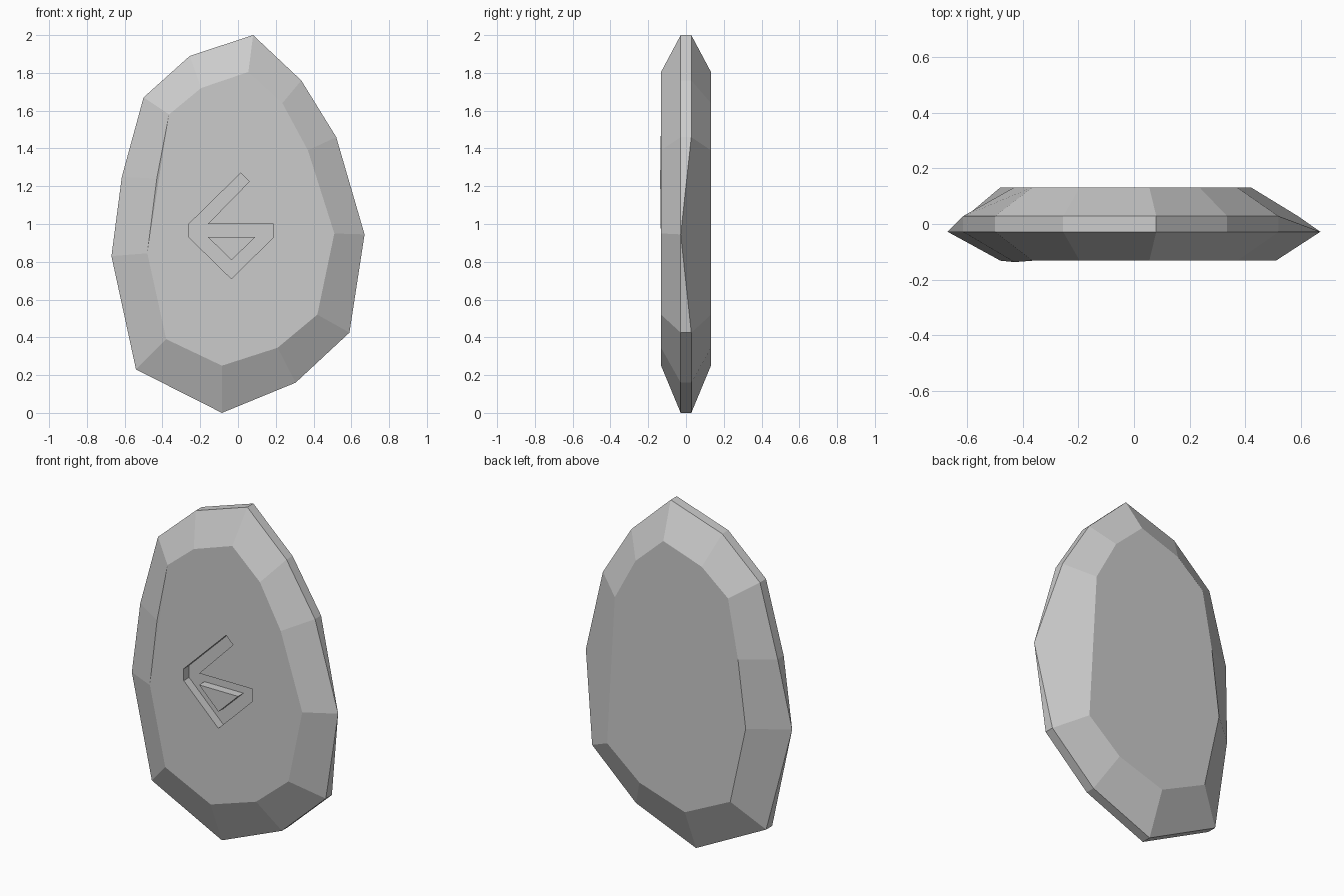
import bpy, bmesh

if "Cube" in bpy.data.objects:
    bpy.data.objects.remove(bpy.data.objects["Cube"])

# Outline of the stone edge and of its flat faces (x, z), clockwise from the top
RIM = [(0.08, 2.0), (0.335, 1.76), (0.52, 1.46), (0.67, 0.945), (0.59, 0.425), (0.305, 0.16),
       (-0.085, 0.0), (-0.54, 0.23), (-0.67, 0.83), (-0.615, 1.25), (-0.5, 1.67), (-0.255, 1.89)]
FACE = [(0.055, 1.805), (0.235, 1.64), (0.37, 1.39), (0.51, 0.95), (0.42, 0.52), (0.21, 0.345),
        (-0.085, 0.25), (-0.38, 0.39), (-0.48, 0.845), (-0.43, 1.24), (-0.365, 1.58), (-0.195, 1.72)]
FRONT, BELT, BACK = -0.132, 0.028, 0.132
MERGED = (3, 8)      # widest points, where the belt narrows to one corner
BULGE = 9            # slightly raised corner of the front face
SKIP = 3             # corner missing from the back face


def finish(bm, name):
    bmesh.ops.recalc_face_normals(bm, faces=bm.faces[:])
    me = bpy.data.meshes.new(name)
    bm.to_mesh(me)
    bm.free()
    ob = bpy.data.objects.new(name, me)
    bpy.context.collection.objects.link(ob)
    return ob


def prism(name, pts, y0, y1):
    bm = bmesh.new()
    f = bm.faces.new([bm.verts.new((x, y0, z)) for x, z in pts])
    ext = bmesh.ops.extrude_face_region(bm, geom=[f])
    for v in ext["geom"]:
        if isinstance(v, bmesh.types.BMVert):
            v.co.y = y1
    return finish(bm, name)


def subtract(target, cutter):
    mod = target.modifiers.new("cut", "BOOLEAN")
    mod.operation, mod.solver, mod.object = "DIFFERENCE", "EXACT", cutter
    bpy.context.view_layer.objects.active = target
    bpy.ops.object.modifier_apply(modifier=mod.name)
    bpy.data.objects.remove(cutter)


# Faceted stone: front face, front bevel, belt, back bevel, back face
bm = bmesh.new()
n = len(RIM)
front = [bm.verts.new((x, FRONT - (0.005 if i == BULGE else 0), z)) for i, (x, z) in enumerate(FACE)]
rim_f = [bm.verts.new((x, -BELT, z)) for x, z in RIM]
rim_b = [rim_f[i] if i in MERGED else bm.verts.new((x, BELT, z)) for i, (x, z) in enumerate(RIM)]
back = [None if i == SKIP else bm.verts.new((x, BACK, z)) for i, (x, z) in enumerate(FACE)]

for i in range(n):
    j = (i + 1) % n
    bm.faces.new((front[i], front[j], rim_f[j], rim_f[i]))
    bm.faces.new(dict.fromkeys((rim_f[i], rim_f[j], rim_b[j], rim_b[i])))
    if SKIP not in (i, j):
        bm.faces.new((rim_b[i], rim_b[j], back[j], back[i]))
s = SKIP
bm.faces.new((rim_b[s - 1], rim_b[s], rim_b[s + 1], back[s + 1], back[s - 1]))
bm.faces.new([v for v in back if v])
bm.faces.new([v for i, v in enumerate(front) if i != BULGE])
bm.faces.new(front[BULGE - 1:BULGE + 2])
stone = finish(bm, "stone")

# Angular groove with a raised triangle left inside it
groove = prism("groove_cutter", [(0.015, 1.27), (0.06, 1.225), (-0.16, 1.0), (0.188, 1.0),
                                 (0.188, 0.93), (-0.035, 0.71), (-0.26, 0.93), (-0.26, 1.0)],
               -0.2, FRONT + 0.05)
island = prism("island_cutter", [(-0.16, 0.932), (0.093, 0.932), (-0.035, 0.808)], -0.3, 0.0)
subtract(groove, island)
subtract(stone, groove)
